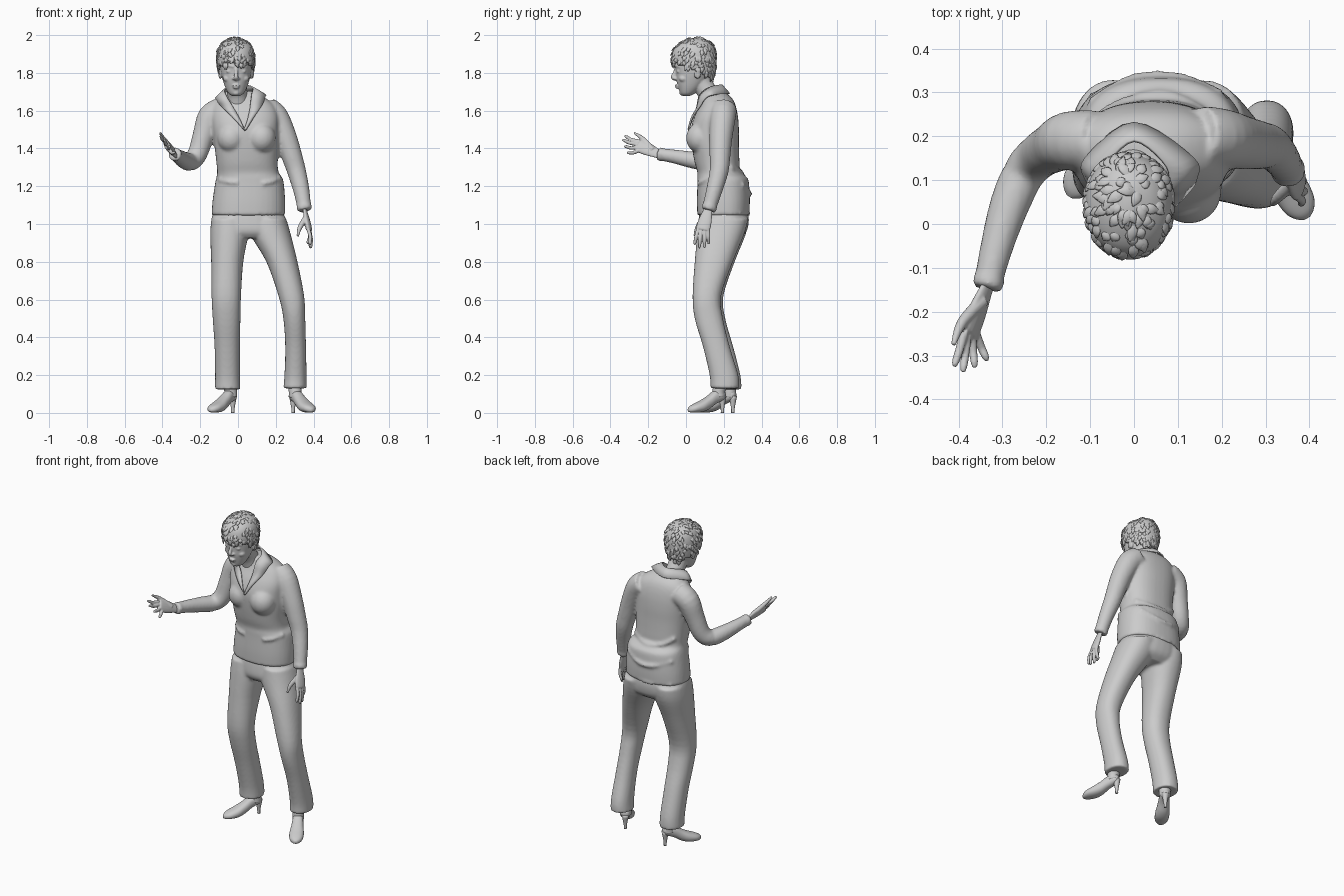
import bpy, bmesh, math, random
from mathutils import Vector as V, Matrix
from mathutils.bvhtree import BVHTree

random.seed(4)


def spline(rows, n=4):
    out = []
    for i in range(len(rows) - 1):
        a, b, c, d = (rows[min(max(i + k, 0), len(rows) - 1)] for k in (-1, 0, 1, 2))
        for s in range(n):
            t = s / n
            out.append([q + .5 * t * (r - p + t * (2*p - 5*q + 4*r - w + t * (3*(q - r) + w - p)))
                        for p, q, r, w in zip(a, b, c, d)])
    return out + [list(rows[-1])]


def loft(bm, rings, seg=24, e=2.0):
    """Closed skin over (centre, u, v) superellipse rings."""
    loops = []
    for c, u, v in rings:
        loop = []
        for k in range(seg):
            a = 2 * math.pi * k / seg
            x, y = math.cos(a), math.sin(a)
            x, y = (math.copysign(abs(q) ** (2 / e), q) for q in (x, y))
            loop.append(bm.verts.new(c + u * x + v * y))
        loops.append(loop)
    for p, q in zip(loops, loops[1:]):
        for k in range(seg):
            j = (k + 1) % seg
            bm.faces.new((p[k], p[j], q[j], q[k]))
    bm.faces.new(loops[0])
    bm.faces.new(loops[-1])


def stack(bm, rows, seg=32, e=2.2, n=4):
    """Horizontal sections given as z, x0, x1, y0, y1."""
    loft(bm, [(V(((a + b) / 2, (c + d) / 2, z)), V(((b - a) / 2, 0, 0)), V((0, (d - c) / 2, 0)))
              for z, a, b, c, d in spline(rows, n)], seg, e)


def tube(bm, rows, side=(.31, .9, .2), flat=1.0, seg=16, n=4):
    """Swept round or flattened section along x, y, z, radius."""
    pts = spline(rows, n)
    rings = []
    for i, p in enumerate(pts):
        t = (V(pts[min(i + 1, len(pts) - 1)][:3]) - V(pts[max(i - 1, 0)][:3])).normalized()
        u = V(side)
        u = (u - t * u.dot(t)).normalized()
        rings.append((V(p[:3]), u * p[3], t.cross(u) * p[3] * flat))
    loft(bm, rings, seg)


def blob(bm, c, s):
    bmesh.ops.create_uvsphere(bm, u_segments=20, v_segments=12, radius=1,
                              matrix=Matrix.Translation(c) @ Matrix.Diagonal((*s, 1)))


def finish(name, bm, voxel=0, smooth=3):
    bmesh.ops.recalc_face_normals(bm, faces=bm.faces[:])
    for f in bm.faces:
        f.smooth = True
    me = bpy.data.meshes.new(name)
    bm.to_mesh(me)
    bm.free()
    ob = bpy.data.objects.new(name, me)
    bpy.context.collection.objects.link(ob)
    if voxel:
        m = ob.modifiers.new("blend", 'REMESH')
        m.mode, m.voxel_size, m.use_smooth_shade = 'VOXEL', voxel, True
        m = ob.modifiers.new("soften", 'SMOOTH')
        m.factor, m.iterations = .5, smooth
    return ob


# jacket: torso, bust, sleeves, pocket welts and waist folds
bm = bmesh.new()
stack(bm, [(1.045, -.14, .25, .06, .335), (1.12, -.135, .25, .058, .338), (1.21, -.122, .243, .06, .334),
           (1.245, -.115, .235, .06, .325), (1.275, -.11, .215, .06, .288), (1.33, -.115, .21, .045, .283),
           (1.42, -.125, .215, .03, .28), (1.5, -.135, .215, .025, .28), (1.57, -.14, .215, .045, .275),
           (1.63, -.13, .19, .075, .262), (1.67, -.10, .14, .09, .24), (1.705, -.06, .075, .1, .195)], 40, 2.35)
blob(bm, (.125, .075, 1.455), (.075, .075, .08))
blob(bm, (-.035, .085, 1.455), (.075, .075, .08))
tree = BVHTree.FromBMesh(bm)


def skin(x, z, sign=-1, off=0.0):
    hit = tree.ray_cast(V((x, sign, z)), V((0, -sign, 0)))[0]
    return V((x, (hit.y if hit else .1) + sign * off, z))


def fold(path, sign, r):
    tube(bm, [(*skin(x, z, sign), r) for x, z in path], seg=8)


fold([(-.1, 1.235), (-.05, 1.222), (0, 1.22)], -1, .011)
fold([(.13, 1.215), (.18, 1.225), (.225, 1.245)], -1, .011)
fold([(-.09, 1.33), (-.02, 1.285), (.08, 1.27), (.19, 1.30)], 1, .014)
fold([(-.1, 1.2), (0, 1.165), (.1, 1.165), (.2, 1.21)], 1, .012)
fold([(-.1, 1.055), (.05, 1.05), (.22, 1.055)], 1, .008)
right_arm = [(-.09, .19, 1.60, .07), (-.148, .19, 1.565, .067), (-.182, .175, 1.47, .058),
             (-.215, .155, 1.37, .052), (-.25, .118, 1.33, .049), (-.285, .04, 1.338, .045),
             (-.315, -.06, 1.357, .037), (-.335, -.145, 1.37, .032)]
left_arm = [(.15, .2, 1.605, .07), (.2, .195, 1.565, .068), (.25, .185, 1.46, .061), (.285, .18, 1.36, .055),
            (.31, .175, 1.28, .05), (.335, .15, 1.18, .043), (.353, .12, 1.075, .036)]
for arm in (right_arm, left_arm):
    tube(bm, arm, seg=24)
    # sleeve cuff band
    a, b = V(arm[-2][:3]), V(arm[-1][:3])
    r = arm[-1][3]
    tube(bm, [(*a.lerp(b, .8), r + .005), (*a.lerp(b, 1.03), r + .003)], seg=24)
finish("jacket", bm, .009, 4)

# collar and lapels: one ribbon round the neck
f = lambda x, z: skin(x, z, -1, .01)
pairs = [(f(.032, 1.50), f(.038, 1.495)), (f(.012, 1.55), f(-.03, 1.565)), (f(-.02, 1.61), f(-.085, 1.62)),
         (V((-.058, .075, 1.672)), V((-.11, .105, 1.652))), (V((-.068, .125, 1.715)), V((-.11, .15, 1.672))),
         (V((0, .19, 1.735)), V((0, .23, 1.69))), (V((.075, .13, 1.725)), V((.135, .15, 1.685))),
         (V((.072, .075, 1.685)), V((.142, .105, 1.668))), (f(.062, 1.61), f(.125, 1.625)),
         (f(.05, 1.55), f(.088, 1.57)), (f(.034, 1.50), f(.04, 1.495))]
bm = bmesh.new()
prev = None
for row in spline([(*a, *b) for a, b in pairs], 5):
    a, b = V(row[:3]), V(row[3:])
    cur = [bm.verts.new(p) for p in (a, a.lerp(b, .5) + V((0, -.003, .003)), b)]
    if prev:
        for k in (0, 1):
            bm.faces.new((prev[k], prev[k + 1], cur[k + 1], cur[k]))
    prev = cur
collar = finish("collar", bm)
m = collar.modifiers.new("thickness", 'SOLIDIFY')
m.thickness, m.offset = .008, 0

# trousers: hips and two legs
bm = bmesh.new()
stack(bm, [(1.08, -.125, .235, .075, .325), (1.02, -.142, .252, .066, .333), (.96, -.135, .26, .065, .32),
           (.925, -.08, .2, .09, .28)])
stack(bm, [(1.03, -.14, .05, .07, .33), (.95, -.147, .055, .06, .318), (.8, -.142, .028, .05, .258),
           (.62, -.14, .016, .042, .198), (.5, -.134, .013, .06, .208), (.35, -.124, .01, .1, .25),
           (.2, -.121, .011, .135, .288), (.125, -.122, .013, .143, .294)])
stack(bm, [(1.03, .055, .255, .07, .33), (.95, .062, .278, .06, .31), (.8, .15, .315, .046, .248),
           (.62, .214, .35, .035, .186), (.5, .24, .356, .046, .196), (.35, .25, .36, .09, .232),
           (.2, .246, .363, .125, .277), (.13, .24, .364, .13, .282)])
finish("trousers", bm, .009, 4)


# shoes, stiletto heels and ankles
def shoe(name, heel, toe, cuff):
    h, d = V((*heel, 0)), V((toe[0] - heel[0], toe[1] - heel[1], 0))
    k = d.length / .215
    d.normalize()
    s = V((d.y, -d.x, 0))
    b = bmesh.new()
    prof = [(0, .075, .108, .014), (.015, .066, .122, .027), (.06, .045, .118, .031), (.1, .018, .09, .036),
            (.14, .004, .066, .042), (.18, .002, .048, .038), (.203, .003, .036, .025), (.215, .008, .024, .008)]
    loft(b, [(h + d * u * k + V((0, 0, (lo + hi) / 2)), s * w, V((0, 0, (hi - lo) / 2)))
             for u, lo, hi, w in spline(prof, 4)], 20, 2.3)
    p = h + d * .014
    tube(b, [(*(p + V((0, 0, z))), r) for z, r in ((.09, .022), (.05, .014), (.02, .009), (0, .009))], n=2)
    q = h + d * .035
    tube(b, [(q.x, q.y, .085, .034), (q.x, q.y, .12, .034), (*cuff, .19, .04)])
    finish(name, b)


shoe("right_shoe", (-.02, .26), (-.147, .062), (-.055, .22))
shoe("left_shoe", (.285, .205), (.395, .013), (.302, .2))


# hands
def hand(name, wrist, knuckle, across, tips, thumb, bend):
    b = bmesh.new()
    w, k, a = V(wrist), V(knuckle), V(across).normalized()
    tube(b, [(*w.lerp(k, -.3), .024), (*w, .025), (*w.lerp(k, .55), .036), (*k, .038),
             (*w.lerp(k, 1.08), .03)], side=a, flat=.42)
    for i, tip in enumerate(tips):
        base, t = k + a * (i - 1.5) * .019, V(tip)
        tube(b, [(*base.lerp(k, .1), .0105), (*(base.lerp(t, .5) + V(bend)), .0098),
                 (*base.lerp(t, .85), .0085), (*t, .005)], seg=10)
    tube(b, [(*p, r) for p, r in zip(thumb, (.016, .0125, .006))], seg=10)
    finish(name, b, .0035, 2)


hand("right_hand", (-.335, -.145, 1.37), (-.375, -.245, 1.415), (.45, .1, -.85),
     [(-.41, -.325, 1.465), (-.39, -.338, 1.445), (-.363, -.328, 1.41), (-.335, -.312, 1.375)],
     [(-.345, -.175, 1.39), (-.392, -.225, 1.448), (-.412, -.275, 1.483)], (0, -.004, -.006))
hand("left_hand", (.355, .115, 1.07), (.375, .09, .975), (.15, 1, 0),
     [(.383, .045, .89), (.388, .07, .872), (.383, .098, .873), (.37, .12, .893)],
     [(.358, .09, 1.03), (.327, .06, .98), (.316, .045, .935)], (.006, 0, 0))

# head: skull, neck and facial features
bm = bmesh.new()
stack(bm, [(1.678, -.03, .01, -.018, .02), (1.69, -.049, .029, -.03, .045), (1.72, -.066, .046, -.04, .08),
           (1.76, -.08, .06, -.05, .115), (1.80, -.09, .07, -.053, .138), (1.84, -.094, .074, -.058, .146),
           (1.89, -.095, .075, -.057, .145), (1.93, -.085, .065, -.04, .135), (1.965, -.05, .03, 0, .105)], 40)
tube(bm, [(0, .14, 1.63, .06), (-.003, .117, 1.69, .054), (-.008, .088, 1.74, .054), (-.01, .07, 1.79, .058)], seg=24)
tube(bm, [(-.01, -.054, 1.825, .007), (-.01, -.061, 1.80, .009), (-.01, -.069, 1.777, .012),
          (-.01, -.052, 1.766, .01)], seg=12)
blob(bm, (-.01, -.049, 1.733), (.021, .01, .0055))
blob(bm, (-.01, -.046, 1.722), (.017, .01, .006))
blob(bm, (-.01, -.02, 1.695), (.02, .016, .015))
for s in (-1, 1):
    blob(bm, (-.01 + s * .036, -.038, 1.808), (.017, .012, .009))
    tube(bm, [(-.01 + s * .012, -.056, 1.831, .005), (-.01 + s * .035, -.048, 1.838, .007),
              (-.01 + s * .058, -.03, 1.83, .005)], seg=10)
    blob(bm, (-.01 + s * .045, -.012, 1.77), (.024, .026, .02))
    blob(bm, (-.01 + s * .013, -.057, 1.77), (.008, .009, .007))
    blob(bm, (-.01 + s * .084, .062, 1.80), (.011, .018, .032))
finish("head", bm, .0045, 3)

# short hair cap with a slanted hairline
bm = bmesh.new()
stack(bm, [(1.74, -.085, .06, -.04, .135), (1.79, -.1, .078, -.06, .152), (1.84, -.11, .087, -.073, .16),
           (1.89, -.112, .088, -.075, .16), (1.935, -.1, .076, -.058, .148), (1.967, -.07, .046, -.015, .122),
           (1.984, -.03, .008, .03, .085)], 48, 2.1)
bmesh.ops.recalc_face_normals(bm, faces=bm.faces[:])
bm.normal_update()
low = [v for v in bm.verts if v.co.z < 1.852 - .4 * (v.co.y + .075)]
bmesh.ops.delete(bm, geom=low, context='VERTS')
roots = [(v.co.copy(), v.normal.copy()) for v in bm.verts]
cap = finish("hair_cap", bm)
m = cap.modifiers.new("thickness", 'SOLIDIFY')
m.thickness, m.offset = .01, -1

# loose locks swept away from the crown
bm = bmesh.new()
crown = V((-.01, .09, 2.0))
for p, nrm in random.sample(roots, 190):
    d = p - crown + V((random.uniform(-.05, .05), random.uniform(-.05, .05), 0))
    d = (d - nrm * d.dot(nrm)).normalized()
    L = random.uniform(.025, .045)
    lift = random.uniform(0, .006)
    rows = [(*(p - nrm * .004), .008), (*(p + d * L * .5 + nrm * .001), .012),
            (*(p + d * L - nrm * (.005 - lift)), .002)]
    tube(bm, rows, side=nrm.cross(d), flat=.3, seg=8, n=3)
finish("hair_locks", bm)
